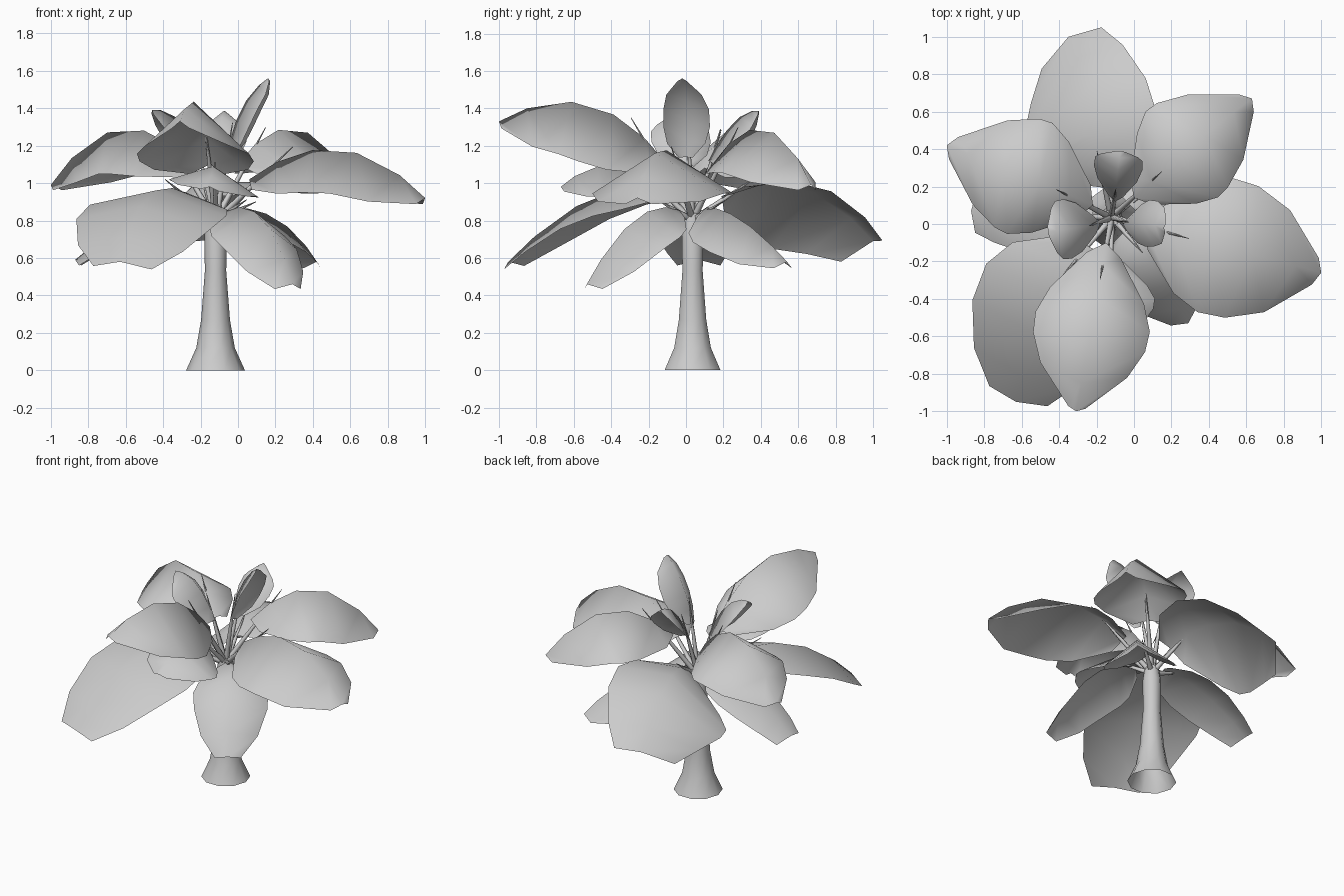
import bpy, bmesh, math
from mathutils import Vector

if "Cube" in bpy.data.objects:
    bpy.data.objects.remove(bpy.data.objects["Cube"], do_unlink=True)

grey = bpy.data.materials.new("plain_grey")
grey.use_nodes = True
grey.diffuse_color = (0.6, 0.6, 0.6, 1)
grey.node_tree.nodes["Principled BSDF"].inputs["Base Color"].default_value = (0.6, 0.6, 0.6, 1)

UP = Vector((0, 0, 1))
CROWN = Vector((-0.12, 0.035, 0.8))


def finish(name, bm):
    mesh = bpy.data.meshes.new(name)
    bm.to_mesh(mesh)
    bm.free()
    mesh.materials.append(grey)
    for p in mesh.polygons:
        p.use_smooth = len(p.vertices) < 5
    ob = bpy.data.objects.new(name, mesh)
    bpy.context.collection.objects.link(ob)


def tube(name, rings, sides):
    """Skin round sections, each given as (centre, radius, axis); open below."""
    bm = bmesh.new()
    loops = []
    for centre, radius, axis in rings:
        turn = axis.to_track_quat('Z', 'Y')
        loops.append([bm.verts.new(centre + turn @ Vector(
            (radius * math.cos(a), radius * math.sin(a), 0)))
            for a in (2 * math.pi * i / sides for i in range(sides))])
    for lo, hi in zip(loops, loops[1:]):
        for i in range(sides):
            j = (i + 1) % sides
            bm.faces.new((lo[i], lo[j], hi[j], hi[i]))
    bm.faces.new(loops[-1])
    finish(name, bm)


STATIONS = (0, 0.15, 0.35, 0.6, 0.85, 1)
WIDTHS = (0.3, 0.82, 1, 0.98, 0.76)


def leaf(name, base, mid, tip, width, droop, roll=0, blunt=0.2):
    """Folded blade along a curved midrib, with its tapered stalk."""
    a, m, b = Vector(base), Vector(mid), Vector(tip)

    def rib(t):
        return a * (1 - t) * (1 - 2 * t) + m * 4 * t * (1 - t) + b * t * (2 * t - 1)

    side = UP.cross(b - a).normalized()
    bm = bmesh.new()
    rows = []
    for t, w in zip(STATIONS, WIDTHS + (blunt,)):
        w *= width
        normal = (rib(t + 0.05) - rib(t - 0.05)).cross(side).normalized()
        rows.append([bm.verts.new(rib(t) + s * w * side + (s * s * -droop + s * roll) * w * normal)
                     for s in (-1, 0, 1)])
    for r, q in zip(rows, rows[1:]):
        for i in (0, 1):
            bm.faces.new((r[i + 1], r[i], q[i], q[i + 1]))
    finish(name, bm)

    # Stalk runs from the crown and pokes just above the midrib
    end = rib(0.24) + UP * 0.045
    axis = end - CROWN
    tube(name + "_stalk", [(CROWN, 0.02, axis), (CROWN + axis * 0.5, 0.012, axis),
                           (end, 0.002, axis)], 5)


# Flared trunk
tube("trunk", [(Vector((CROWN.x, CROWN.y, z)), r, UP) for z, r in
               ((0, 0.157), (0.12, 0.103), (0.27, 0.077), (0.53, 0.057),
                (0.74, 0.06), (0.84, 0.045))], 10)

# Large upper leaves
leaf("right_leaf", (0.06, -0.02, 1.02), (0.54, -0.14, 1.18), (1, -0.26, 0.92), 0.37, 0.62)
leaf("back_right_leaf", (0, 0.14, 1.1), (0.31, 0.42, 1.29), (0.63, 0.67, 0.99), 0.3, 0.78)
leaf("back_leaf", (-0.13, 0.19, 0.93), (-0.26, 0.6, 0.98), (-0.35, 1, 0.69),
     0.365, 0.45, -0.47, 0.5)
leaf("left_leaf", (-0.22, 0.1, 1.08), (-0.62, 0.27, 1.29), (-1, 0.42, 0.99), 0.32, 0.75)
leaf("front_leaf", (-0.15, -0.1, 1.1), (-0.22, -0.52, 1.42), (-0.31, -1, 1.33), 0.31, 0.92, 0, 0.15)

# Drooping lower leaves
leaf("front_left_leaf", (-0.28, -0.1, 0.95), (-0.49, -0.5, 0.92), (-0.63, -0.95, 0.58),
     0.39, 0.28, -0.08, 0.42)
leaf("front_right_low_leaf", (-0.05, -0.04, 0.86), (0.14, -0.28, 0.8), (0.29, -0.53, 0.46),
     0.24, 0.6, 0, 0.35)
leaf("back_right_low_leaf", (-0.03, 0.11, 0.87), (0.22, 0.3, 0.8), (0.42, 0.54, 0.58), 0.23, 0.7, 0, 0.3)
leaf("left_low_leaf", (-0.22, 0.04, 0.87), (-0.55, 0.05, 0.8), (-0.87, 0.07, 0.59), 0.21, 0.35, 0, 0.55)
leaf("front_low_leaf", (-0.12, -0.17, 0.99), (-0.13, -0.42, 1.095), (-0.15, -0.67, 0.98), 0.24, 0.5, -0.2)

# Small upright leaves in the middle
leaf("back_young_leaf", (-0.1, 0.12, 1.12), (-0.09, 0.26, 1.33), (-0.07, 0.39, 1.385), 0.13, 0.8)
leaf("right_young_leaf", (-0.06, 0, 1.14), (0.02, 0.01, 1.4), (0.16, -0.02, 1.56), 0.125, 0.7)
leaf("left_young_leaf", (-0.18, 0, 1.1), (-0.31, -0.02, 1.33), (-0.46, -0.04, 1.39), 0.16, 0.65)
